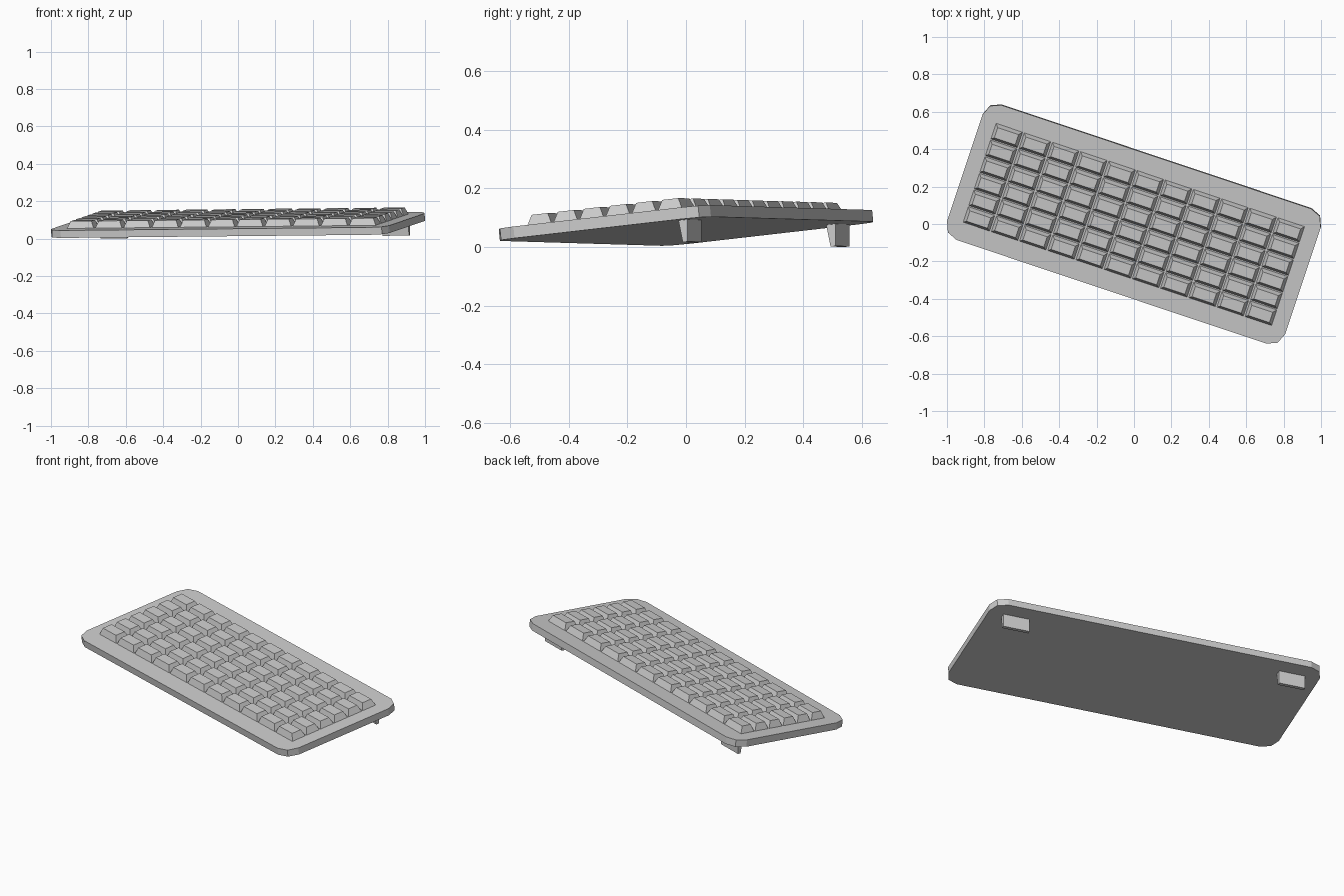
import bpy, math
from mathutils import Matrix, Vector

if "Cube" in bpy.data.objects:
    bpy.data.objects.remove(bpy.data.objects["Cube"])

HALF_W, HALF_D, RADIUS, THICK = 0.953, 0.382, 0.08, 0.04
COLS, ROWS, PITCH_X, PITCH_Y = 11, 6, 0.159, 0.0945


def loft(name, lower, upper):
    """Closed solid between two matching outlines."""
    n = len(lower)
    faces = [tuple(reversed(range(n))), tuple(range(n, 2 * n))]
    faces += [(i, (i + 1) % n, n + (i + 1) % n, n + i) for i in range(n)]
    mesh = bpy.data.meshes.new(name)
    mesh.from_pydata(lower + upper, [], faces)
    obj = bpy.data.objects.new(name, mesh)
    bpy.context.collection.objects.link(obj)
    return obj


def rect(cx, cy, w, d, z):
    return [(cx + sx * w / 2, cy + sy * d / 2, z)
            for sx, sy in ((-1, -1), (1, -1), (1, 1), (-1, 1))]


# Case: slab with two-segment rounded corners
outline = []
for k, (sx, sy) in enumerate(((1, 1), (-1, 1), (-1, -1), (1, -1))):
    for j in range(3):
        a = math.radians(90 * k + 45 * j)
        outline.append((sx * (HALF_W - RADIUS) + RADIUS * math.cos(a),
                        sy * (HALF_D - RADIUS) + RADIUS * math.sin(a)))
case = loft("case", [(x, y, 0) for x, y in outline],
            [(x, y, THICK) for x, y in outline])

# Keys: one tapered cap repeated as a grid
kx, ky = -PITCH_X * (COLS - 1) / 2, -PITCH_Y * (ROWS - 1) / 2
keys = loft("keys", rect(kx, ky, 0.151, 0.0895, THICK - 0.002),
            rect(kx, ky, 0.118, 0.058, THICK + 0.037))
for label, count, step in (("columns", COLS, (PITCH_X, 0, 0)),
                           ("rows", ROWS, (0, PITCH_Y, 0))):
    mod = keys.modifiers.new(label, 'ARRAY')
    mod.count = count
    mod.use_relative_offset = False
    mod.use_constant_offset = True
    mod.constant_offset_displace = step

# Folding feet under the rear edge
feet = [loft(name, rect(s * 0.795, 0.28, 0.15, 0.018, -0.075),
             rect(s * 0.795, 0.28, 0.15, 0.034, 0.002))
        for name, s in (("left_foot", -1), ("right_foot", 1))]

# Pose: tilted up at the back, turned on the desk, resting on the ground
pose = (Matrix.Rotation(math.radians(-18.5), 4, 'Z')
        @ Matrix.Rotation(math.radians(-0.55), 4, 'Y')
        @ Matrix.Rotation(math.radians(6.2), 4, 'X'))
pts = [pose @ v.co for o in [case] + feet for v in o.data.vertices]
shift = Vector((-(max(p.x for p in pts) + min(p.x for p in pts)) / 2,
                -(max(p.y for p in pts) + min(p.y for p in pts)) / 2,
                -min(p.z for p in pts)))
for obj in [case, keys] + feet:
    obj.matrix_world = Matrix.Translation(shift) @ pose
